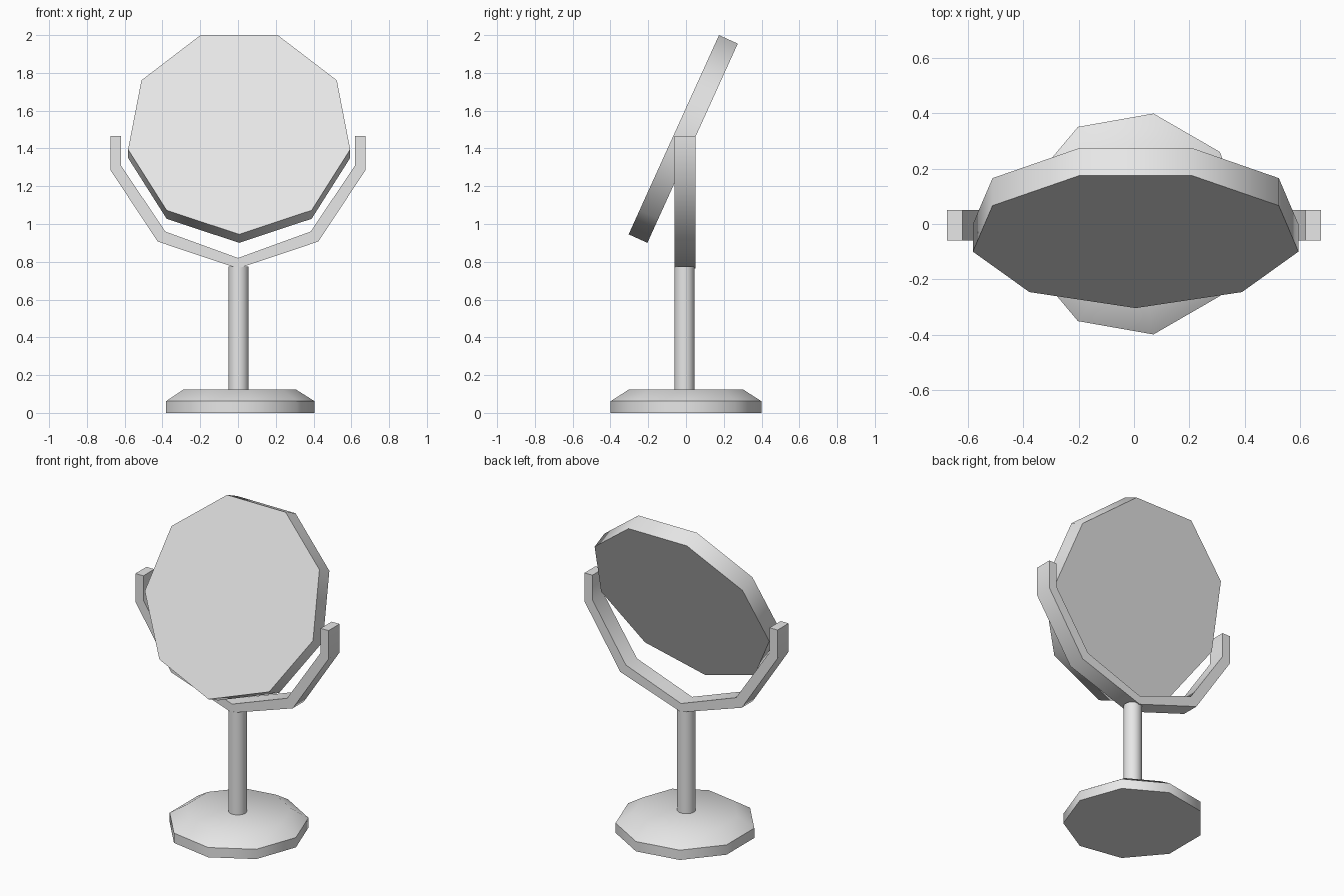
import bpy
import bmesh
from math import cos, sin, radians, tau
from mathutils import Matrix, Vector

cube = bpy.data.objects.get("Cube")
if cube:
    bpy.data.objects.remove(cube)

# One plain grey for everything
GREY = (0.8, 0.8, 0.8, 1.0)
grey = bpy.data.materials.new("light grey")
grey.use_nodes = True
grey.diffuse_color = GREY
grey.node_tree.nodes["Principled BSDF"].inputs["Base Color"].default_value = GREY


def ring(sides, radius, z, start=0.0):
    """Regular polygon of points at height z."""
    return [Vector((radius * cos(start + tau * i / sides),
                    radius * sin(start + tau * i / sides), z)) for i in range(sides)]


def loft(name, rings, matrix=Matrix()):
    """Capped solid through matching closed outlines."""
    bm = bmesh.new()
    loops = [[bm.verts.new(p) for p in r] for r in rings]
    bm.faces.new(loops[0])
    bm.faces.new(loops[-1])
    n = len(loops[0])
    for a, b in zip(loops, loops[1:]):
        for i in range(n):
            j = (i + 1) % n
            bm.faces.new((a[i], a[j], b[j], b[i]))
    bmesh.ops.recalc_face_normals(bm, faces=bm.faces)
    mesh = bpy.data.meshes.new(name)
    bm.to_mesh(mesh)
    bm.free()
    mesh.materials.append(grey)
    mesh.transform(matrix)
    mesh.polygons.foreach_set("use_smooth", [True] * len(mesh.polygons))
    mesh.set_sharp_from_angle(angle=radians(45))
    obj = bpy.data.objects.new(name, mesh)
    bpy.context.collection.objects.link(obj)
    return obj


# Nine-sided foot with a sloping shoulder
loft("base", [ring(9, 0.405, 0), ring(9, 0.405, 0.062), ring(9, 0.305, 0.125)])

# Round post
loft("stem", [ring(32, 0.053, 0.11), ring(32, 0.053, 0.775)],
     Matrix.Translation((0.003, -0.008, 0)))

# Forked cradle: half outline mirrored across x, then given depth
outer = [(0, 0.765), (0.425, 0.907), (0.675, 1.285), (0.675, 1.465)]
inner = [(0.62, 1.465), (0.62, 1.31), (0.385, 0.96), (0, 0.82)]
half = outer + inner
outline = half + [(-x, z) for x, z in reversed(half[1:-1])]
loft("fork", [[Vector((x, y, z)) for x, z in outline] for y in (-0.06, 0.05)])

# Nine-sided mirror leaning back
tilt = Matrix.Translation((0.006, -0.057, 1.489)) @ Matrix.Rotation(radians(65.6), 4, "X")
loft("mirror", [ring(9, 0.597, z, radians(-90)) for z in (-0.109, 0)], tilt)
